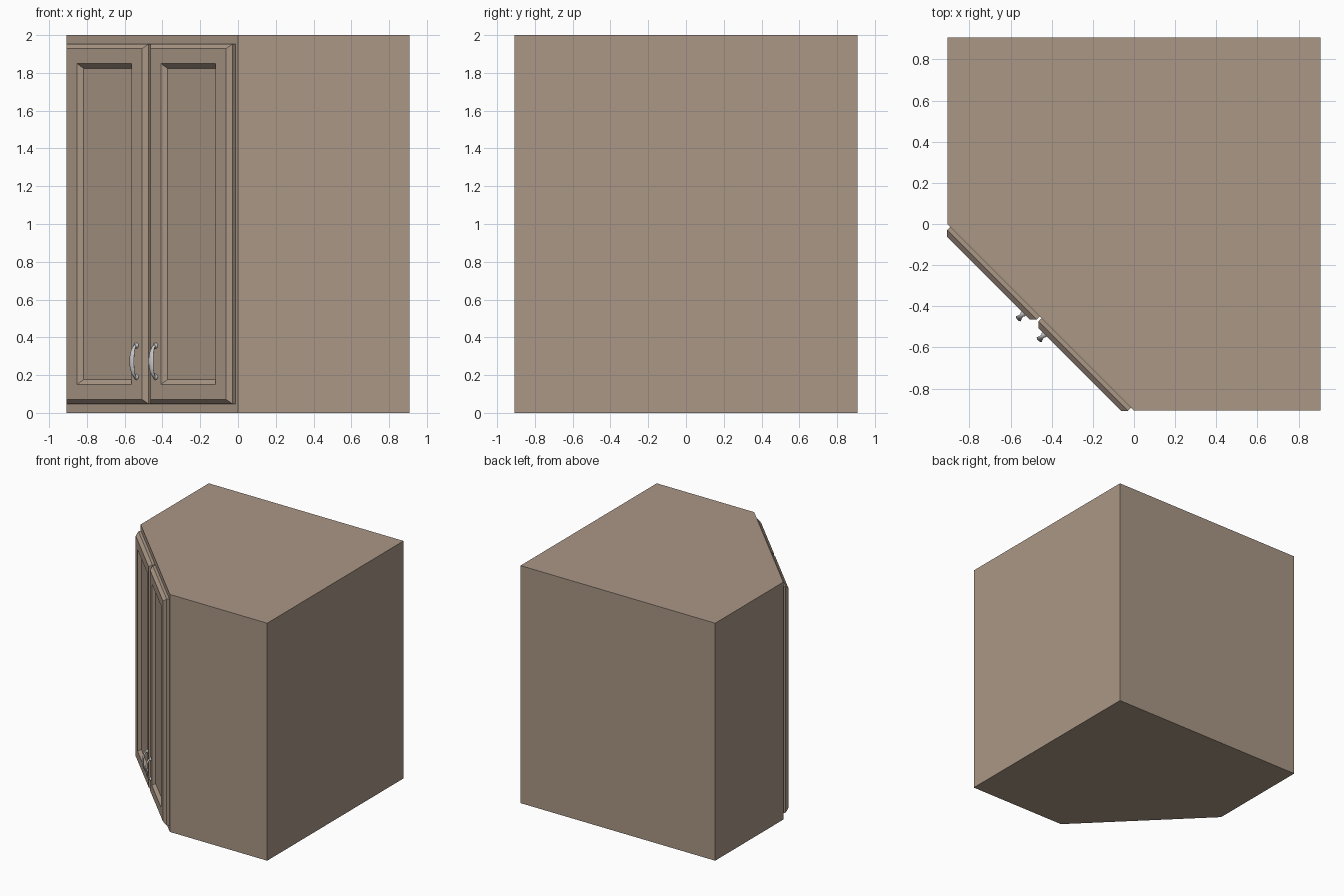
import bpy, bmesh, math
from mathutils import Matrix, Vector

if "Cube" in bpy.data.objects:
    bpy.data.objects.remove(bpy.data.objects["Cube"])

H = 0.907                     # half width of the cabinet
wood = bpy.data.materials.new("wood")
wood.diffuse_color = (0.40, 0.31, 0.24, 1)
wood.use_nodes = True
wood.node_tree.nodes["Principled BSDF"].inputs["Base Color"].default_value = wood.diffuse_color

# Frame of the diagonal front: local x along the face, y up, z outward
s = math.sqrt(0.5)
FRONT = Matrix(((s, 0, -s, -H / 2), (-s, 0, -s, -H / 2), (0, 1, 0, 0), (0, 0, 0, 1)))


def skin(name, rings, matrix=None, mat=None, smooth=False):
    """Solid through a list of equal-length point rings, capped at both ends."""
    bm = bmesh.new()
    loops = [[bm.verts.new(p) for p in ring] for ring in rings]
    n = len(loops[0])
    for a, b in zip(loops, loops[1:]):
        for i in range(n):
            j = (i + 1) % n
            bm.faces.new((a[i], a[j], b[j], b[i]))
    bm.faces.new(loops[0][::-1])
    bm.faces.new(loops[-1])
    bmesh.ops.recalc_face_normals(bm, faces=bm.faces)
    for f in bm.faces:
        f.smooth = smooth
    me = bpy.data.meshes.new(name)
    bm.to_mesh(me)
    bm.free()
    ob = bpy.data.objects.new(name, me)
    bpy.context.collection.objects.link(ob)
    if matrix:
        ob.matrix_world = matrix
    if mat:
        me.materials.append(mat)
    if smooth:
        bpy.ops.object.select_all(action='DESELECT')
        ob.select_set(True)
        bpy.context.view_layer.objects.active = ob
        bpy.ops.object.shade_smooth_by_angle(angle=math.radians(40))
    return ob


def door(name, u0, u1, v0=0.047, v1=1.953):
    """Chamfered slab with a bevelled recessed panel: (inset, depth) steps."""
    steps = [(0, 0), (0, 0.021), (0.025, 0.046), (0.104, 0.046), (0.129, 0.021)]
    skin(name, [[(u0 + i, v0 + i, d), (u1 - i, v0 + i, d),
                 (u1 - i, v1 - i, d), (u0 + i, v1 - i, d)] for i, d in steps], FRONT, wood)


def handle(name, u, v=0.273, half=0.083, sides=12, segs=16):
    """Arched pull, wide in the middle, with two flared feet."""
    rings = []
    for k in range(segs + 1):
        t = math.pi * k / segs
        c = Vector((u, v - half * math.cos(t), 0.05 + 0.032 * math.sin(t)))
        out = Vector((0, -0.085 * math.cos(t), 0.06 * math.sin(t) + 0.02)).normalized()
        w = 0.008 + 0.009 * math.sin(t) ** 2
        rings.append([c + Vector((w * math.cos(a), 0, 0)) + out * (0.0065 * math.sin(a))
                      for a in (2 * math.pi * i / sides for i in range(sides))])
    skin(name + "_bar", rings, FRONT, None, True)
    for tag, sign in (("lower", -1), ("upper", 1)):
        foot = [[(u + r * math.cos(a), v + sign * half + r * math.sin(a), d)
                 for a in (2 * math.pi * i / sides for i in range(sides))]
                for r, d in ((0.015, 0.045), (0.015, 0.050), (0.008, 0.060))]
        skin(f"{name}_{tag}_foot", foot, FRONT, None, True)


# Five-sided corner carcass
plan = [(-H, H), (-H, 0), (0, -H), (H, -H), (H, H)]
skin("cabinet_body", [[(x, y, z) for x, y in plan] for z in (0, 2)], None, wood)

# Pair of doors and pulls on the diagonal
for side, sign in (("left", -1), ("right", 1)):
    door(side + "_door", *sorted((sign * 0.006, sign * 0.622)))
    handle(side + "_handle", sign * 0.072)
